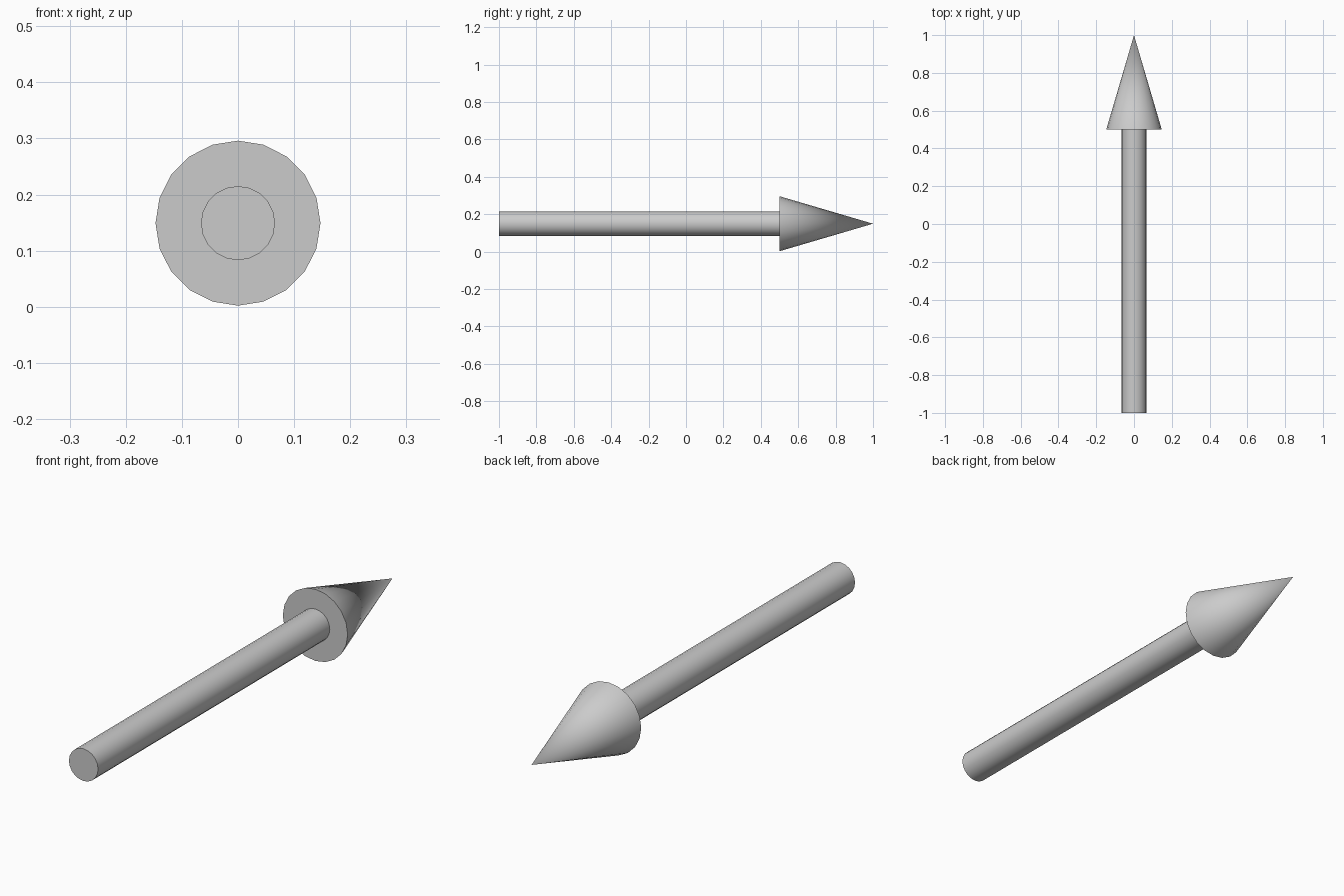
import bpy
import math

cube = bpy.data.objects.get("Cube")
if cube:
    bpy.data.objects.remove(cube, do_unlink=True)

SIDES = 20
AXIS_Z = 0.149

# Single grey finish
grey = bpy.data.materials.new("light_grey")
grey.use_nodes = True
colour = (0.6, 0.6, 0.6, 1)
grey.diffuse_color = colour
grey.node_tree.nodes["Principled BSDF"].inputs["Base Color"].default_value = colour


def add_round(name, start, end, radius_start, radius_end):
    """Round part lying along the y axis, from start to end."""
    bpy.ops.mesh.primitive_cone_add(
        vertices=SIDES, radius1=radius_start, radius2=radius_end,
        depth=end - start, location=(0, (start + end) / 2, AXIS_Z),
        rotation=(-math.pi / 2, 0, 0))
    part = bpy.context.object
    part.name = name
    part.data.materials.append(grey)
    bpy.ops.object.shade_smooth_by_angle(angle=math.radians(40))
    return part


# Long shaft and pointed head
add_round("shaft", -1, 0.5, 0.066, 0.066)
add_round("arrow_head", 0.5, 1, 0.147, 0)
